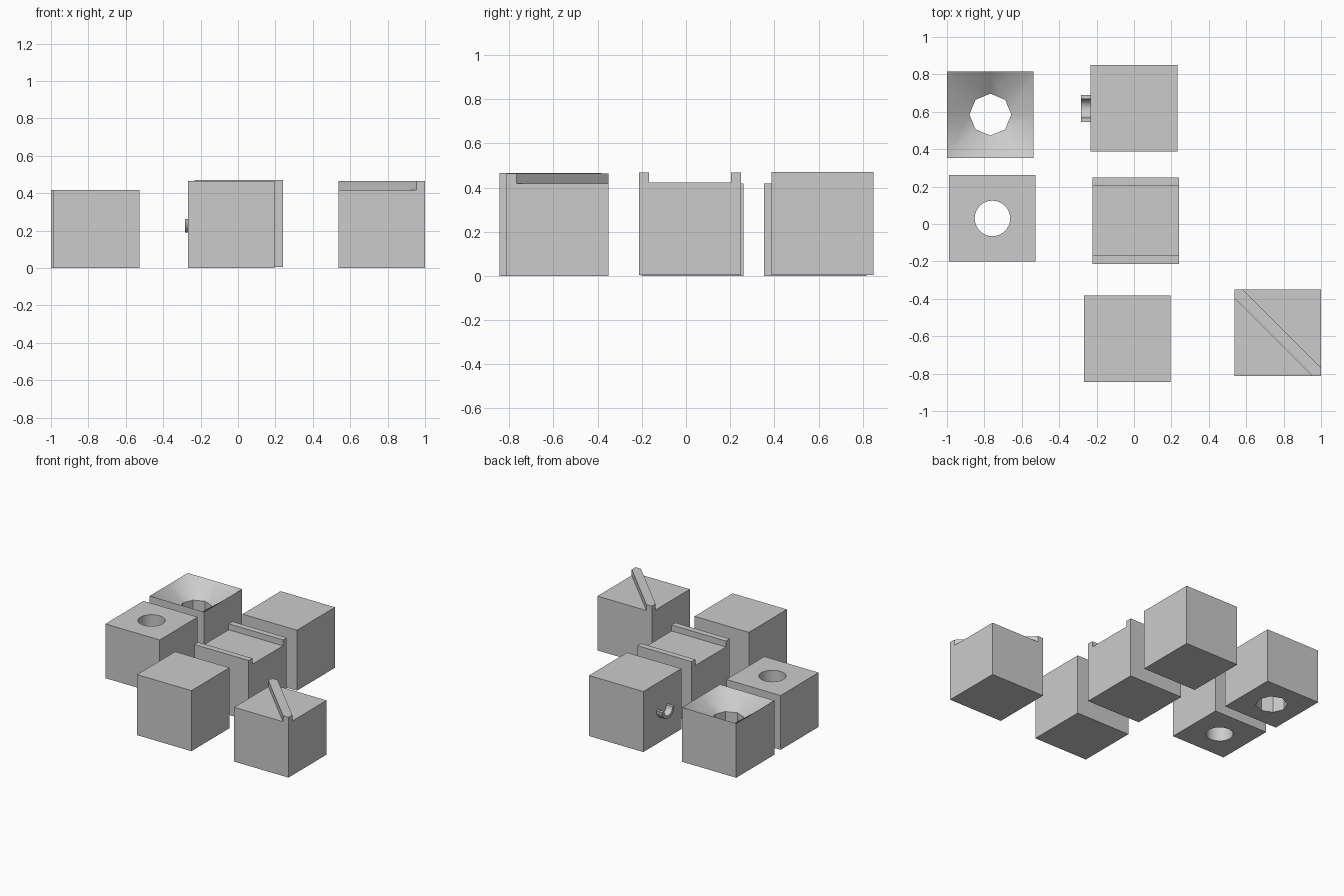
import bpy, bmesh
from math import sin, cos, pi

if "Cube" in bpy.data.objects:
    bpy.data.objects.remove(bpy.data.objects["Cube"])

S = 0.4625      # block side
H = 0.418       # height of the low blocks
R = 0.046       # rail height and width


def finish(name, bm, loc):
    bmesh.ops.recalc_face_normals(bm, faces=bm.faces[:])
    me = bpy.data.meshes.new(name)
    bm.to_mesh(me)
    bm.free()
    ob = bpy.data.objects.new(name, me)
    ob.location = loc
    bpy.context.collection.objects.link(ob)
    return ob


def extrude_profile(name, pts, vec, loc):
    """Closed profile of 3D points extruded along a vector."""
    bm = bmesh.new()
    n = len(pts)
    a = [bm.verts.new(p) for p in pts]
    b = [bm.verts.new([p[i] + vec[i] for i in range(3)]) for p in pts]
    bm.faces.new(a)
    bm.faces.new(b[::-1])
    for i in range(n):
        j = (i + 1) % n
        bm.faces.new((a[i], b[i], b[j], a[j]))
    return finish(name, bm, loc)


def cube_block(name, loc, height):
    h = S / 2
    pts = [(-h, -h, 0), (h, -h, 0), (h, h, 0), (-h, h, 0)]
    return extrude_profile(name, pts, (0, 0, height), loc)


def pierced_block(name, loc, n, r, depth, smooth_band):
    """Square block with an n-sided vertical hole; the top sinks by depth."""
    bm = bmesh.new()

    def ring(z, square):
        out = []
        for k in range(n):
            c, s = cos(2 * pi * k / n), sin(2 * pi * k / n)
            m = S / 2 / max(abs(c), abs(s)) if square else r
            out.append(bm.verts.new((c * m, s * m, z)))
        return out

    rings = [ring(H - depth, False), ring(H, True), ring(0, True), ring(0, False)]
    for band in range(4):
        a, b = rings[band], rings[(band + 1) % 4]
        for i in range(n):
            j = (i + 1) % n
            f = bm.faces.new((a[i], a[j], b[j], b[i]))
            f.smooth = band == smooth_band
    return finish(name, bm, loc)


# Left column: funnel block and block with round hole
pierced_block("funnel_block", (-0.768, 0.585, 0), 8, 0.112, 0.11, 0)
pierced_block("round_hole_block", (-0.757, 0.03, 0), 32, 0.095, 0, 3)

# Plain block at the front
cube_block("plain_block", (-0.037, -0.613, 0), 0.466)

# Rear block with a half-round spout on its left side
cube_block("spout_block", (0, 0.618, 0.005), 0.466)
arc = [pi + pi * k / 16 for k in range(17)]
spout = [(0, 0.073 * cos(a), 0.073 * sin(a)) for a in arc]
spout += [(0, 0.05 * cos(a), 0.05 * sin(a)) for a in reversed(arc)]
ob = extrude_profile("spout", spout, (0.052, 0, 0), (-0.283, 0.618, 0.262))
bpy.context.view_layer.objects.active = ob
ob.select_set(True)
bpy.ops.object.shade_smooth_by_angle()
ob.select_set(False)

# Middle block with two straight rails, as one profile
h = S / 2
channel = [(-h, 0), (h, 0), (h, H + R), (h - R, H + R), (h - R, H),
           (-h + R, H), (-h + R, H + R), (-h, H + R)]
extrude_profile("channel_block", [(-h, y, z) for y, z in channel],
                (S, 0, 0), (0.009, 0.018, 0.005))

# Right block with a diagonal rail running corner to corner
E = (0.768, -0.582)
cube_block("diagonal_block", (*E, 0), H)
diag = [(-h, h), (-h, h - R), (h - R, -h), (h, -h), (h, -h + R), (-h + R, h)]
extrude_profile("diagonal_rail", [(x, y, 0) for x, y in diag],
                (0, 0, R), (*E, H))
